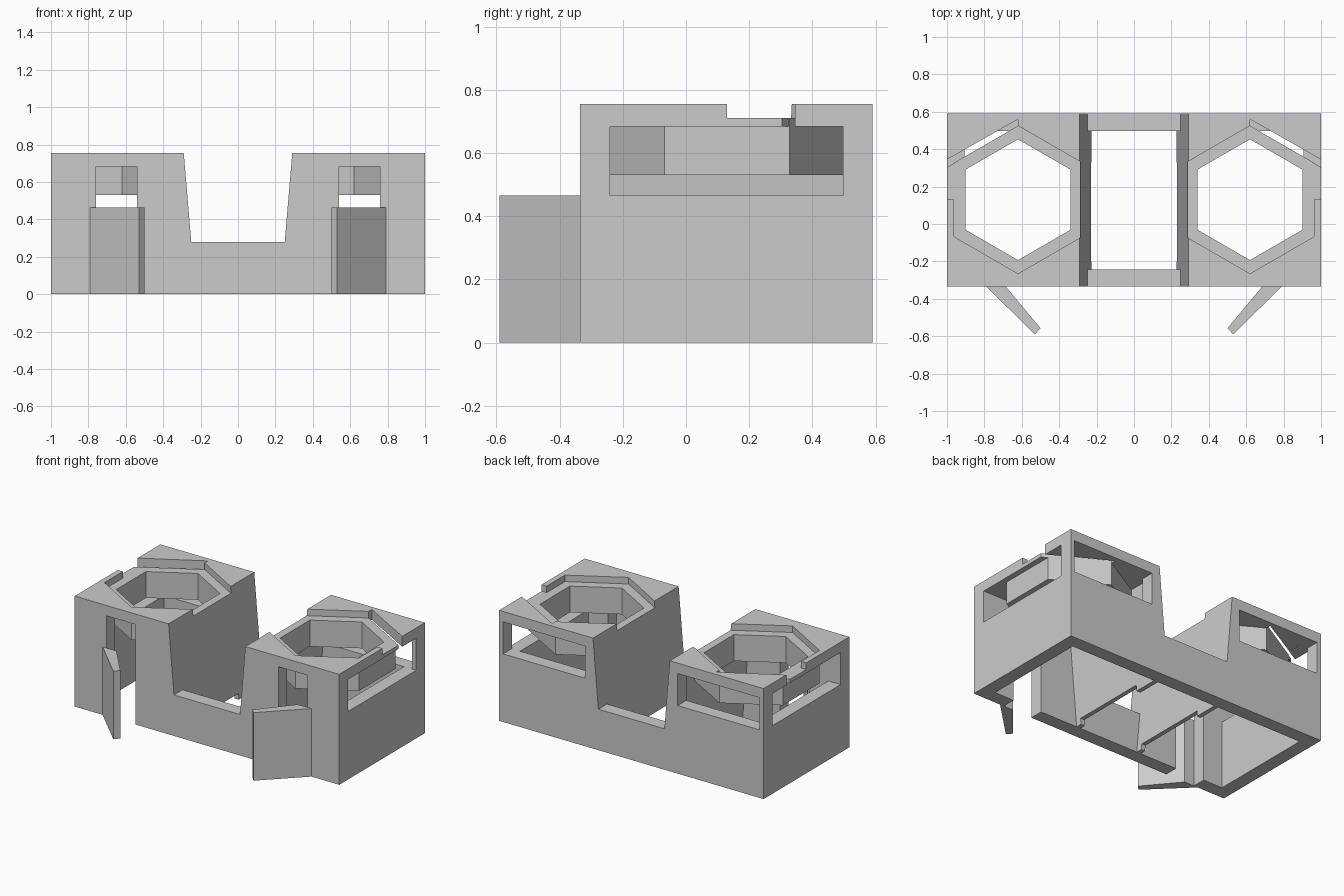
import bpy, bmesh
from math import sin, cos, pi

if "Cube" in bpy.data.objects:
    bpy.data.objects.remove(bpy.data.objects["Cube"], do_unlink=True)

concrete = bpy.data.materials.new("concrete_grey")
concrete.use_nodes = True
GREY = (0.6, 0.6, 0.6, 1)
concrete.diffuse_color = GREY
concrete.node_tree.nodes["Principled BSDF"].inputs["Base Color"].default_value = GREY

FRONT, BACK, TOP, WALL = -0.335, 0.59, 0.755, 0.093
IN_FRONT, IN_BACK, ROOF = FRONT + WALL, BACK - WALL, 0.685
HEX_X, HEX_Y = 0.62, 0.13


def slant(z):
    """x of the sloping trench wall at height z"""
    return 0.226 + 0.085 * z


def prism(name, outline, lo, hi, axis="z"):
    """Extrude a flat outline along z (outline in x, y) or y (outline in x, z)"""
    bm = bmesh.new()
    rings = []
    for h in (lo, hi):
        rings.append([bm.verts.new((a, b, h) if axis == "z" else (a, h, b))
                      for a, b in outline])
    low, high = rings
    bm.faces.new(low)
    bm.faces.new(high)
    n = len(outline)
    for i in range(n):
        j = (i + 1) % n
        bm.faces.new((low[i], low[j], high[j], high[i]))
    bmesh.ops.recalc_face_normals(bm, faces=bm.faces)
    mesh = bpy.data.meshes.new(name)
    bm.to_mesh(mesh)
    bm.free()
    mesh.materials.append(concrete)
    ob = bpy.data.objects.new(name, mesh)
    bpy.context.collection.objects.link(ob)
    return ob


def box(name, x0, x1, y0, y1, z0, z1):
    return prism(name, [(x0, y0), (x1, y0), (x1, y1), (x0, y1)], z0, z1)


def hexagon(r):
    return [(HEX_X + r * sin(i * pi / 3), HEX_Y + r * cos(i * pi / 3)) for i in range(6)]


def boolean(target, tool, operation="DIFFERENCE"):
    mod = target.modifiers.new("cut", "BOOLEAN")
    mod.operation, mod.object, mod.solver = operation, tool, "EXACT"
    bpy.context.view_layer.objects.active = target
    bpy.ops.object.modifier_apply(modifier=mod.name)
    bpy.data.objects.remove(tool, do_unlink=True)


def mirrored(ob):
    mod = ob.modifiers.new("both_sides", "MIRROR")
    mod.use_mirror_merge = False
    bpy.context.view_layer.objects.active = ob
    bpy.ops.object.modifier_apply(modifier=mod.name)


def tower_outline():
    return [(slant(0), 0), (1, 0), (1, TOP), (slant(TOP), TOP)]


# Hollow tower with one sloping wall
tower = prism("tower_shells", tower_outline(), FRONT, BACK, "y")
skin = 0.03
cavity = [(slant(-0.1) + skin, -0.1), (1 - WALL, -0.1), (1 - WALL, ROOF), (slant(ROOF) + skin, ROOF)]
boolean(tower, prism("cavity_cutter", cavity, IN_FRONT, IN_BACK, "y"))

# Doorway, side window, back window and low gap under the sloping wall
boolean(tower, box("doorway_cutter", 0.54, 0.76, -0.5, -0.2, -0.1, ROOF - 0.001))
boolean(tower, box("side_window_cutter", 0.8, 1.1, IN_FRONT + 0.001, IN_BACK - 0.001, 0.465, ROOF - 0.001))
boolean(tower, box("back_window_cutter", 0.35, 0.97, 0.4, 0.7, 0.465, ROOF - 0.001))
boolean(tower, box("gap_cutter", 0.15, 0.35, -0.2, 0.33, -0.1, 0.04))

# Roof opening, through slot beside it and shallow notch to the outer edge
boolean(tower, prism("roof_hole_cutter", hexagon(0.395), 0.6, 1))
boolean(tower, prism("slot_cutter", [(0.62, 0.515), (0.62, 0.56), (1.1, 0.288), (1.1, 0.248)], 0.6, 1))
boolean(tower, prism("notch_cutter", [(0.85, 0.13), (1.1, 0.13), (1.1, 0.268), (0.62, 0.54)], 0.71, 1))
mirrored(tower)

# Hexagonal ring hanging in the roof opening, trimmed to the sloping wall
ring = prism("hexagon_rings", hexagon(0.395), 0.53, 0.71)
boolean(ring, prism("ring_hole_cutter", hexagon(0.323), 0.4, 1))
boolean(ring, prism("ring_trim", tower_outline(), -1, 1, "y"), "INTERSECT")
mirrored(ring)

# Open tapered doors
door = prism("doors", [(0.685, FRONT), (0.79, FRONT), (0.53, -0.59), (0.5, -0.557)], 0, 0.465)
mirrored(door)

# Low walls joining the towers
LOW = 0.28
low_outline = [(-slant(0), 0), (slant(0), 0), (slant(LOW), LOW), (-slant(LOW), LOW)]
prism("front_low_wall", low_outline, FRONT, IN_FRONT, "y")
prism("back_low_wall", low_outline, IN_BACK, BACK, "y")
